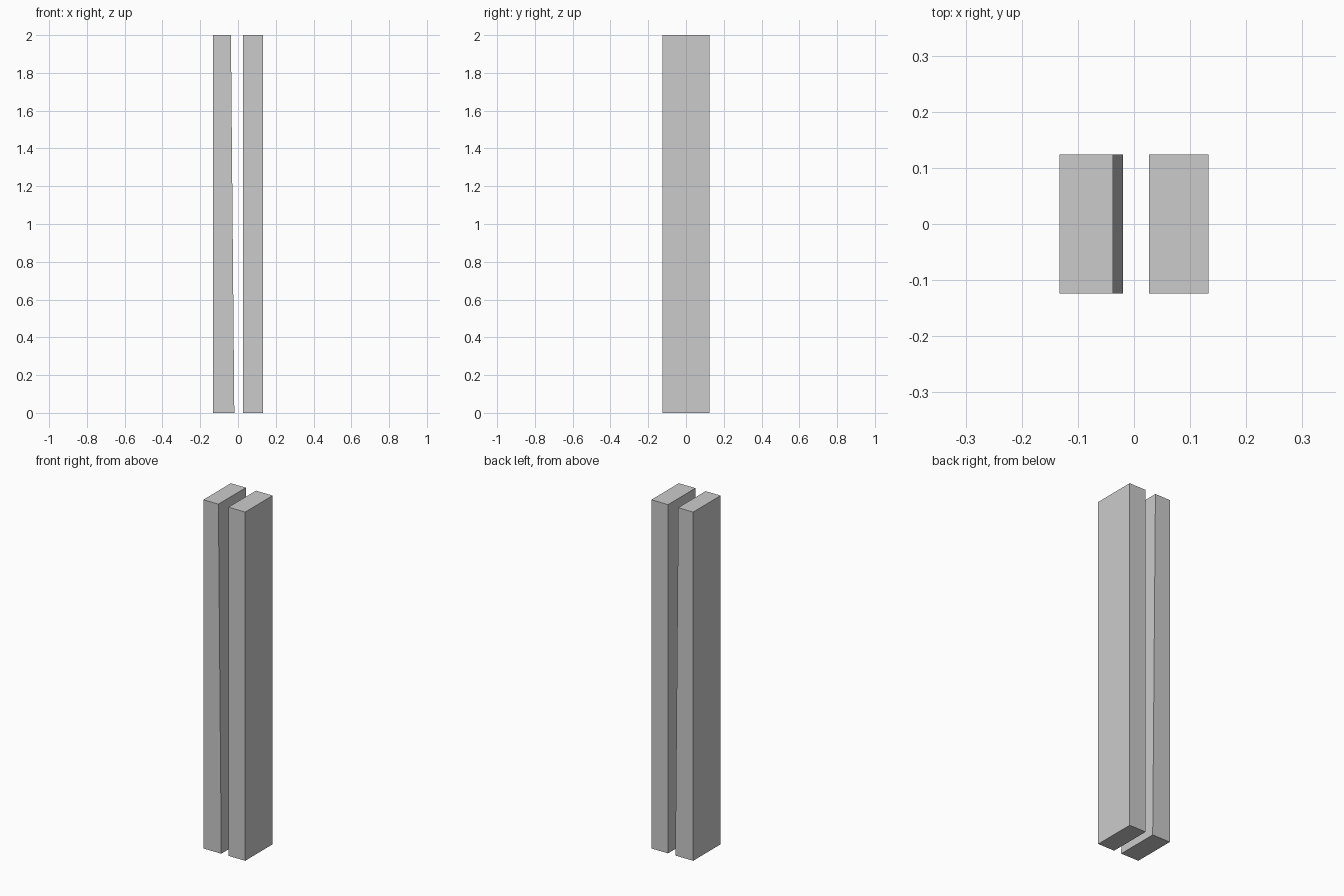
import bpy, bmesh

if "Cube" in bpy.data.objects:
    bpy.data.objects.remove(bpy.data.objects["Cube"])

HEIGHT = 2.0
HALF_DEPTH = 0.124


def slab(name, profile):
    """Extrude an x-z front profile along y."""
    bm = bmesh.new()
    face = bm.faces.new([bm.verts.new((x, -HALF_DEPTH, z)) for x, z in profile])
    ext = bmesh.ops.extrude_face_region(bm, geom=[face])
    verts = [v for v in ext["geom"] if isinstance(v, bmesh.types.BMVert)]
    bmesh.ops.translate(bm, verts=verts, vec=(0, 2 * HALF_DEPTH, 0))
    bmesh.ops.recalc_face_normals(bm, faces=bm.faces)
    mesh = bpy.data.meshes.new(name)
    bm.to_mesh(mesh)
    bm.free()
    obj = bpy.data.objects.new(name, mesh)
    bpy.context.collection.objects.link(obj)
    return obj


# Left post: inner face leans outward towards the top
slab("tapered_post", [(-0.1325, 0), (-0.0195, 0), (-0.0375, HEIGHT), (-0.1325, HEIGHT)])

# Right post: plain upright block
slab("straight_post", [(0.027, 0), (0.1325, 0), (0.1325, HEIGHT), (0.027, HEIGHT)])
